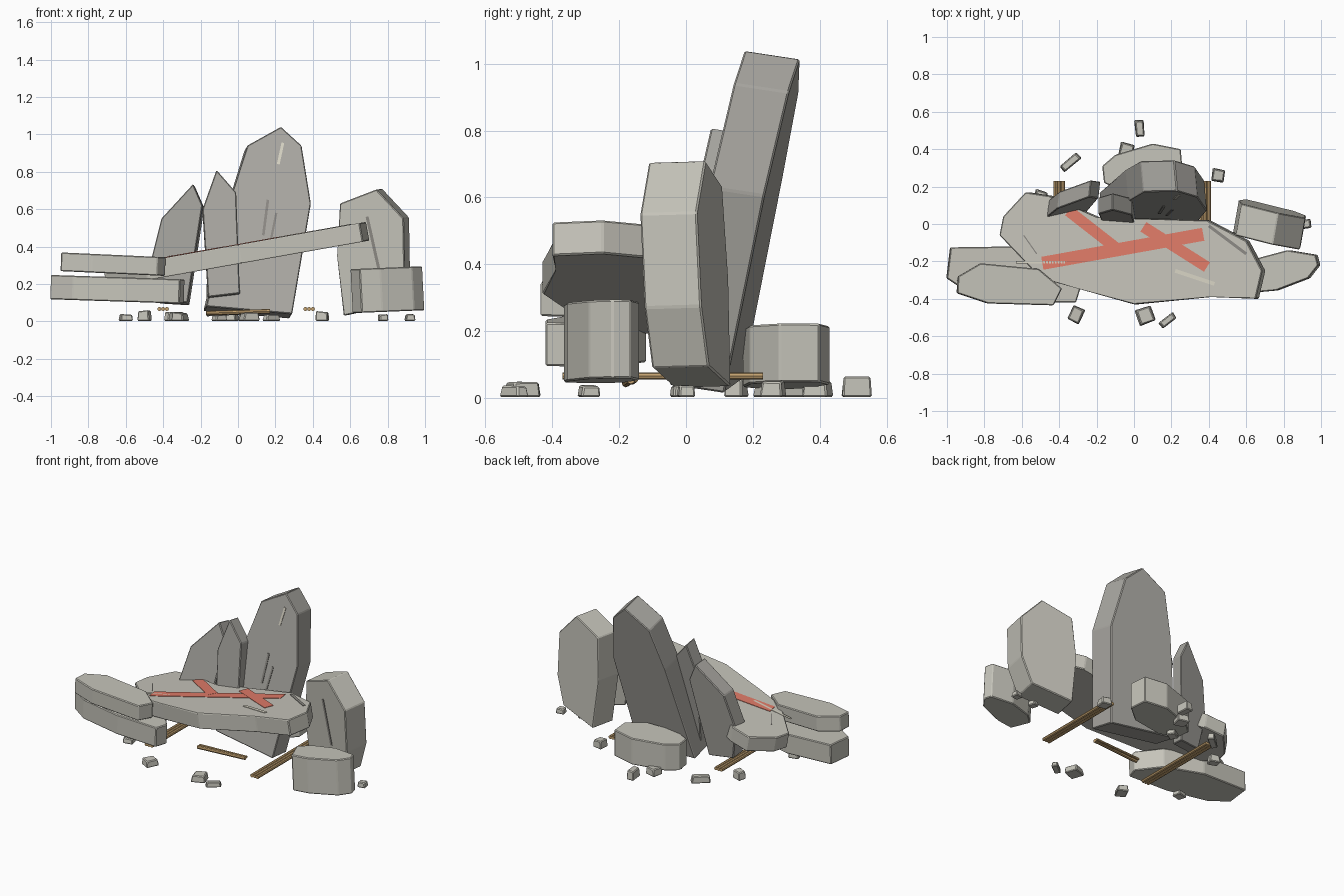
import bpy, bmesh, math, random
from mathutils import Vector, Matrix

random.seed(4)


def material(name, rgb):
    m = bpy.data.materials.new(name)
    m.diffuse_color = (*rgb, 1)
    return m


STONE = material("stone", (0.56, 0.55, 0.49))
DARK = material("dark_stone", (0.40, 0.39, 0.36))
PALE = material("pale_scratch", (0.68, 0.65, 0.55))
CRACK = material("crack", (0.26, 0.25, 0.23))
WOOD = material("wood", (0.55, 0.36, 0.16))
RED = material("red_paint", (0.75, 0.20, 0.14))


def finish(name, bm, mat):
    bmesh.ops.recalc_face_normals(bm, faces=bm.faces)
    me = bpy.data.meshes.new(name)
    bm.to_mesh(me)
    bm.free()
    me.materials.append(mat)
    ob = bpy.data.objects.new(name, me)
    bpy.context.collection.objects.link(ob)
    return ob


def slab(name, outline, plane, extrude, mat, bevel=0.005):
    """Outline mapped onto a plane, thickened by a vector."""
    bm = bmesh.new()
    e = Vector(extrude)
    a = [bm.verts.new(plane(u, v)) for u, v in outline]
    b = [bm.verts.new(p.co + e) for p in a]
    bm.faces.new(a)
    bm.faces.new(b[::-1])
    n = len(a)
    for i in range(n):
        j = (i + 1) % n
        bm.faces.new((a[j], a[i], b[i], b[j]))
    if bevel:
        bmesh.ops.bevel(bm, geom=bm.edges[:], offset=bevel, segments=1, affect='EDGES')
    return finish(name, bm, mat)


def upright(c, yaw, lean):
    return lambda x, z: Vector((x, c + yaw * x + lean * z, z))


def lying(c, slope):
    return lambda x, y: Vector((x, y, c + slope * x))


def mark(name, p, q, width, plane, out, mat):
    """Thin strip laid on a slab face."""
    p, q = Vector(p), Vector(q)
    s = (q - p).orthogonal().normalized() * width / 2
    slab(name, [p + s, p - s, q - s, q + s], plane, out, mat, 0)


# Standing stones
tall = upright(-0.03, -0.10, 0.22)
slab("tall_standing_stone", [(-0.17, 0.08), (-0.03, 0.68), (0.05, 0.94), (0.23, 1.04),
     (0.34, 0.94), (0.39, 0.63), (0.29, 0.04)], tall, (-0.015, 0.165, -0.025), DARK)
slab("left_standing_stone", [(-0.43, 0.11), (-0.465, 0.33), (-0.41, 0.55), (-0.24, 0.735),
     (-0.19, 0.62), (-0.27, 0.10)], upright(0.082, 0.2, 0.15), (0.01, 0.09, -0.015), DARK)
slab("middle_standing_stone", [(-0.16, 0.13), (-0.19, 0.60), (-0.115, 0.81), (-0.01, 0.69),
     (0.01, 0.15)], upright(-0.05, -0.1, 0.14), (0.0, 0.09, -0.015), DARK)
right = upright(0.098, -0.235, -0.05)
slab("right_standing_stone", [(0.565, 0.03), (0.53, 0.35), (0.545, 0.63), (0.74, 0.705),
     (0.885, 0.55), (0.89, 0.27), (0.83, 0.09)], right, (0.03, 0.17, 0.005), STONE)

# Tilted altar slab
top = lying(0.41, 0.178)
slab("altar_slab", [(-0.72, -0.06), (-0.70, 0.04), (-0.58, 0.17), (-0.45, 0.15), (-0.2, 0.03),
     (0.39, 0.02), (0.60, -0.09), (0.685, -0.25), (0.65, -0.40), (0.40, -0.39),
     (0.0, -0.43), (-0.32, -0.34), (-0.5, -0.29)], top, (0.018, 0, -0.10), STONE)

# Stacked slabs, left
slab("upper_left_slab", [(-0.94, -0.28), (-0.82, -0.21), (-0.51, -0.24), (-0.385, -0.345),
     (-0.43, -0.435), (-0.78, -0.425), (-0.945, -0.37)], lying(0.325, -0.046),
     (-0.004, 0, -0.10), STONE)
slab("lower_left_slab", [(-1.0, -0.29), (-0.98, -0.125), (-0.65, -0.12), (-0.40, -0.2),
     (-0.285, -0.34), (-0.31, -0.42), (-0.6, -0.42), (-0.88, -0.37)], lying(0.215, -0.033),
     (-0.004, 0, -0.13), STONE)

# Fallen blocks
slab("right_block", [(0.60, -0.24), (0.65, -0.365), (0.76, -0.355), (0.93, -0.29),
     (0.985, -0.22), (0.97, -0.165), (0.82, -0.14), (0.67, -0.18)], lying(0.255, 0.04),
     (0.012, 0, -0.235), STONE)
slab("back_block", [(-0.17, 0.31), (-0.1, 0.37), (0.1, 0.43), (0.25, 0.40), (0.26, 0.28),
     (0.15, 0.19), (-0.05, 0.17), (-0.16, 0.22)], lying(0.21, 0.05), (0, 0, -0.175), STONE)

# Painted marks and scratches
up = (0, 0, 0.003)
for i, (p, q, w) in enumerate([((-0.49, -0.21), (0.37, -0.055), 0.07),
                               ((0.05, -0.015), (0.39, -0.23), 0.06),
                               ((-0.35, 0.07), (-0.10, -0.125), 0.06)]):
    mark(f"red_stroke_{i + 1}", p, q, w, lambda x, y, k=i: top(x, y) + Vector((0, 0, k * 0.0005)),
         up, RED)
for i, (p, q, pl, out, m, w) in enumerate([
        ((-0.63, -0.205), (-0.36, -0.205), top, up, PALE, 0.015),
        ((0.22, -0.25), (0.43, -0.32), top, up, PALE, 0.02),
        ((0.40, -0.01), (0.60, -0.16), top, up, CRACK, 0.016),
        ((-0.59, -0.06), (-0.52, -0.16), top, up, CRACK, 0.006),
        ((0.215, 0.84), (0.24, 0.955), tall, (0, -0.004, 0), PALE, 0.015),
        ((0.135, 0.46), (0.16, 0.65), tall, (0, -0.004, 0), CRACK, 0.014),
        ((0.175, 0.43), (0.205, 0.58), tall, (0, -0.004, 0), CRACK, 0.012),
        ((0.69, 0.56), (0.755, 0.27), right, (0, -0.004, 0), CRACK, 0.016)]):
    mark(f"scratch_{i + 1}", p, q, w, pl, out, m)


# Wooden rollers under the altar
def stick(name, p, q, r):
    p, q = Vector(p), Vector(q)
    d = q - p
    mat = Matrix.Translation((p + q) / 2) @ d.to_track_quat('Z', 'Y').to_matrix().to_4x4()
    bm = bmesh.new()
    bmesh.ops.create_cone(bm, cap_ends=True, segments=8, radius1=r, radius2=r,
                          depth=d.length, matrix=mat)
    finish(name, bm, WOOD)


for side, cx in (("left", -0.40), ("right", 0.38)):
    for i, o in enumerate((-0.02, 0, 0.02)):
        stick(f"{side}_roller_{i + 1}", (cx + o, -0.37, 0.066), (cx + o, 0.23, 0.066), 0.011)
stick("cross_stick_front", (-0.17, -0.18, 0.044), (0.17, -0.165, 0.054), 0.012)
stick("cross_stick_back", (-0.17, -0.16, 0.048), (0.17, -0.15, 0.056), 0.008)

# Scattered rubble: x, y, length, width, height, heading
for i, (x, y, l, w, h, a) in enumerate([
        (0.03, 0.51, 0.05, 0.095, 0.06, 5), (-0.34, 0.33, 0.12, 0.045, 0.05, 40),
        (-0.04, 0.395, 0.08, 0.08, 0.05, -15), (0.45, 0.26, 0.07, 0.07, 0.05, -8),
        (-0.50, 0.15, 0.07, 0.06, 0.055, -20), (0.92, 0.0, 0.055, 0.05, 0.035, 10),
        (-0.31, -0.485, 0.07, 0.085, 0.045, -25), (0.06, -0.49, 0.09, 0.09, 0.045, 20),
        (0.18, -0.515, 0.10, 0.04, 0.035, 38), (-0.60, -0.29, 0.07, 0.06, 0.035, 12),
        (0.775, -0.02, 0.05, 0.05, 0.035, 15), (-0.1, 0.24, 0.07, 0.06, 0.04, 30)]):
    bm = bmesh.new()
    bmesh.ops.create_cube(bm, size=1)
    for v in bm.verts:
        taper = 0.85 if v.co.z > 0 else 1
        v.co.x *= l * taper * random.uniform(0.9, 1.05)
        v.co.y *= w * taper * random.uniform(0.9, 1.05)
        v.co.z = (v.co.z + 0.5) * h * random.uniform(0.9, 1.05) + 0.003
    bmesh.ops.bevel(bm, geom=bm.edges[:], offset=0.005, segments=1, affect='EDGES')
    bm.transform(Matrix.Translation((x, y, 0)) @ Matrix.Rotation(math.radians(a), 4, 'Z'))
    finish(f"rubble_{i + 1}", bm, STONE)
